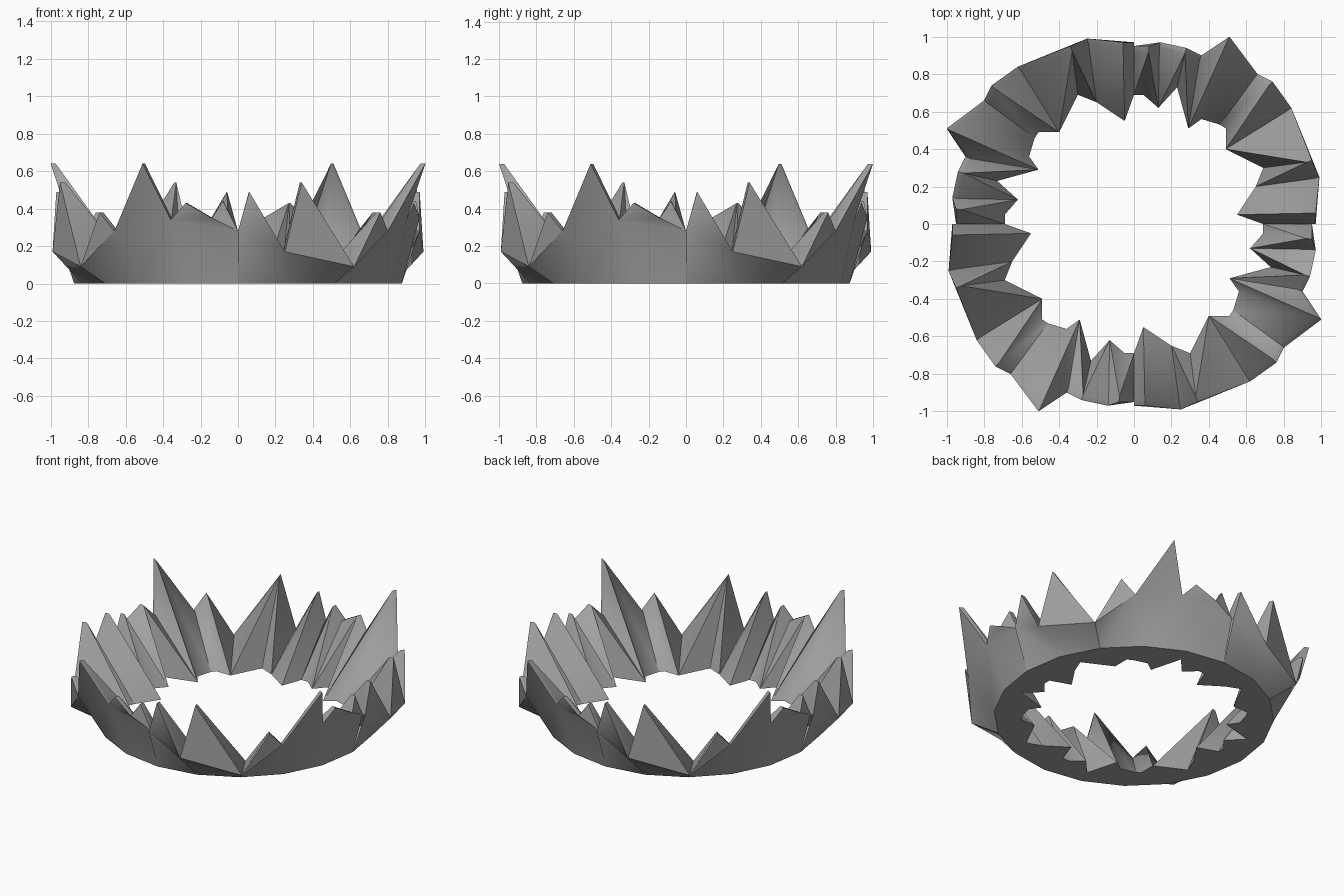
import bpy, bmesh, math
from mathutils import Matrix, Vector

if "Cube" in bpy.data.objects:
    bpy.data.objects.remove(bpy.data.objects["Cube"])

grey = bpy.data.materials.new("stone grey")
grey.use_nodes = True
colour = (0.36, 0.36, 0.36, 1)
grey.diffuse_color = colour
grey.node_tree.nodes["Principled BSDF"].inputs["Base Color"].default_value = colour

BASE_RADIUS = 0.875
RIM = 0.03

# One quarter of the ring: crest x, y, z, then the foot of the inner slope x, y
QUARTER = [
    (0.00, -0.97, 0.28, 0.00, -0.69),
    (0.06, -0.97, 0.49, 0.05, -0.55),
    (0.25, -0.99, 0.17, 0.20, -0.65),
    (0.34, -0.95, 0.54, 0.30, -0.69),
    (0.62, -0.84, 0.09, 0.40, -0.49),
    (0.76, -0.74, 0.38, 0.51, -0.49),
    (0.80, -0.66, 0.28, 0.53, -0.46),
    (1.00, -0.51, 0.64, 0.56, -0.36),
    (0.90, -0.36, 0.34, 0.51, -0.29),
    (0.94, -0.28, 0.43, 0.73, -0.23),
    (0.97, -0.14, 0.35, 0.62, -0.13),
    (0.95, -0.08, 0.44, 0.69, -0.05),
    (0.95, 0.00, 0.28, 0.69, 0.00),
]
VALLEYS = [0, 2, 4, 6, 8, 12]   # low points that stand over the base corners


def section(x, y, z, foot_x, foot_y):
    """Outer crest, inner crest and inner foot of one column."""
    crest = Vector((x, y, z))
    inward = -Vector((x, y, 0)).normalized()
    return [crest, crest + inward * RIM, Vector((foot_x, foot_y, 0))]


bm = bmesh.new()


def panel(top_a, top_b, low_a, low_b):
    """Two triangles, split from the higher top to the opposite low corner."""
    if top_a.co.z > top_b.co.z:
        bm.faces.new((top_a, low_a, low_b))
        bm.faces.new((top_a, low_b, top_b))
    else:
        bm.faces.new((top_b, low_a, low_b))
        bm.faces.new((top_b, top_a, low_a))


columns = []
for turn in range(4):
    rot = Matrix.Rotation(turn * math.pi / 2, 3, 'Z')
    quarter = [[bm.verts.new(rot @ p) for p in section(*row)] for row in QUARTER]
    columns += quarter

    # Base corners, evenly spaced
    base = []
    for k in range(len(VALLEYS)):
        a = math.radians(18 * k - 90)
        corner = Vector((math.cos(a), math.sin(a), 0)) * BASE_RADIUS
        base.append(bm.verts.new(rot @ corner))

    for k in range(len(VALLEYS) - 1):
        span = quarter[VALLEYS[k]:VALLEYS[k + 1] + 1]
        # Outer wall panel, the spikes above it and the flat underside
        panel(span[0][0], span[-1][0], base[k], base[k + 1])
        bm.faces.new([c[0] for c in reversed(span)])
        bm.faces.new([base[k + 1], base[k]] + [c[2] for c in span])

# Thin rim and inner slope, running all round
for i, a in enumerate(columns):
    b = columns[(i + 1) % len(columns)]
    bm.faces.new((a[0], b[0], b[1], a[1]))
    panel(a[1], b[1], a[2], b[2])

bmesh.ops.remove_doubles(bm, verts=bm.verts, dist=0.001)
bmesh.ops.triangulate(bm, faces=[f for f in bm.faces if len(f.verts) > 3])
bmesh.ops.recalc_face_normals(bm, faces=bm.faces)

mesh = bpy.data.meshes.new("jagged_ring")
bm.to_mesh(mesh)
bm.free()
mesh.materials.append(grey)
ring = bpy.data.objects.new("jagged_ring", mesh)
bpy.context.collection.objects.link(ring)

bpy.ops.object.select_all(action='DESELECT')
ring.select_set(True)
bpy.context.view_layer.objects.active = ring
bpy.ops.object.shade_smooth_by_angle(angle=math.radians(50))

# Keep the flat underside crisp
for edge in mesh.edges:
    if all(mesh.vertices[v].co.z < 0.001 for v in edge.vertices):
        edge.use_edge_sharp = True
